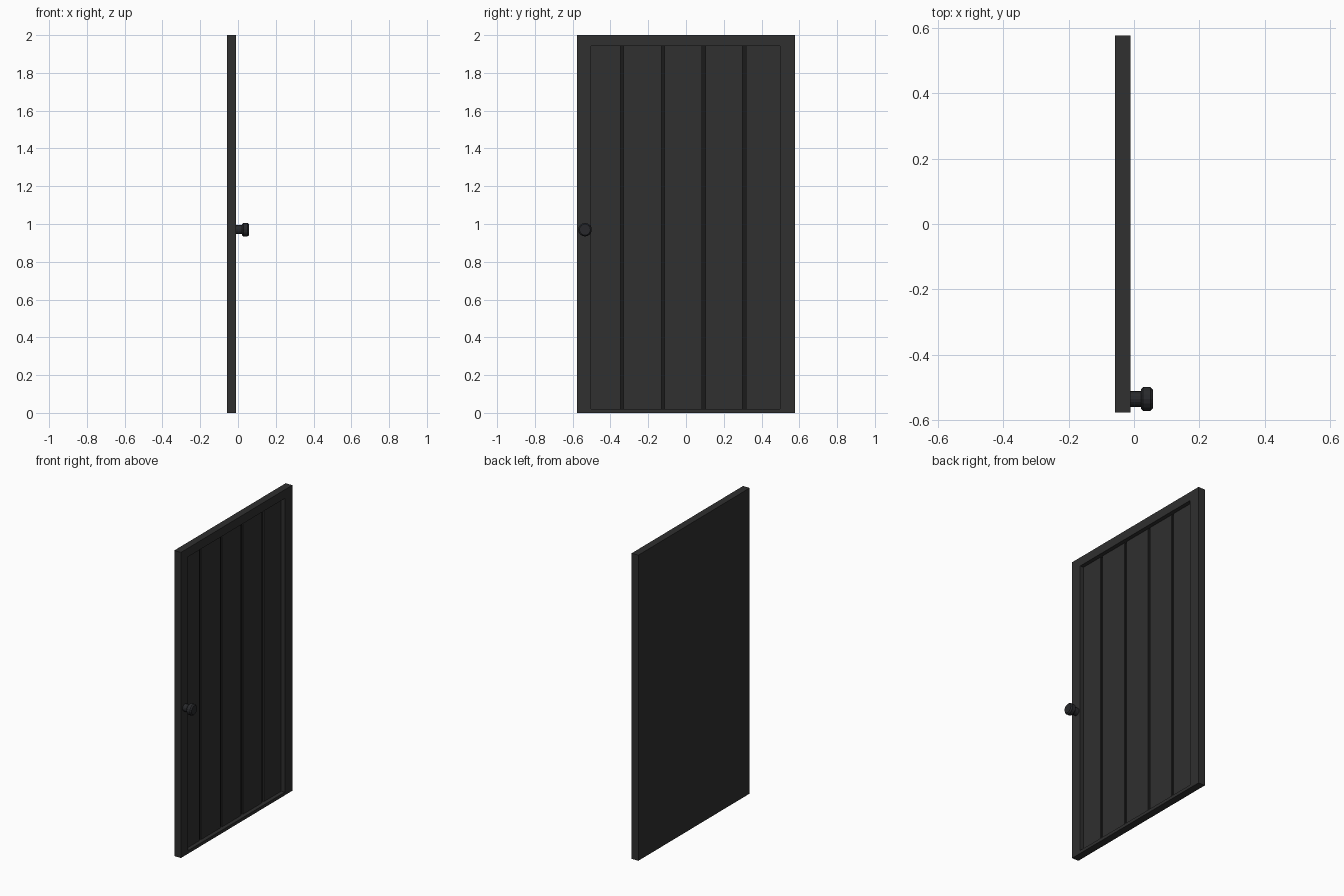
import bpy, bmesh, math

if "Cube" in bpy.data.objects:
    bpy.data.objects.remove(bpy.data.objects["Cube"])


def material(name, rgb):
    m = bpy.data.materials.new(name)
    m.diffuse_color = (*rgb, 1)
    m.use_nodes = True
    m.node_tree.nodes["Principled BSDF"].inputs["Base Color"].default_value = m.diffuse_color
    return m


CHARCOAL = material("charcoal paint", (0.029, 0.029, 0.029))
GROOVE = material("groove black", (0.011, 0.011, 0.011))
METAL = material("dark metal", (0.021, 0.022, 0.025))


def finish(bm, name, *mats):
    bmesh.ops.recalc_face_normals(bm, faces=bm.faces)
    me = bpy.data.meshes.new(name)
    bm.to_mesh(me)
    bm.free()
    for m in mats:
        me.materials.append(m)
    ob = bpy.data.objects.new(name, me)
    bpy.context.collection.objects.link(ob)
    return ob


def rect(bm, x, y0, y1, z0, z1):
    return [bm.verts.new((x, y, z)) for y, z in ((y0, z0), (y1, z0), (y1, z1), (y0, z1))]


def bridge(bm, a, b):
    n = len(a)
    for i in range(n):
        j = (i + 1) % n
        bm.faces.new((a[i], a[j], b[j], b[i]))


BACK, FRONT, PANEL, FLOOR = -0.058, -0.01, -0.036, -0.044
W = 0.576
OPEN = (-0.503, 0.498, 0.02, 1.943)

# Door frame: slab with one recessed opening, floor of the recess is dark
bm = bmesh.new()
loops = [rect(bm, BACK, -W, W, 0, 2), rect(bm, FRONT, -W, W, 0, 2),
         rect(bm, FRONT, *OPEN), rect(bm, FLOOR, *OPEN)]
for a, b in zip(loops, loops[1:]):
    bridge(bm, a, b)
bm.faces.new(loops[0])
bm.faces.new(loops[-1]).material_index = 1
finish(bm, "door_frame", CHARCOAL, GROOVE)

# Vertical planks separated by narrow grooves
half = 0.009
edges = [OPEN[0] - half] + [-0.339, -0.122, 0.094, 0.309] + [OPEN[1] + half]
for i, (a, b) in enumerate(zip(edges, edges[1:])):
    bm = bmesh.new()
    lo = rect(bm, FLOOR, a + half, b - half, OPEN[2], OPEN[3])
    hi = rect(bm, PANEL, a + half, b - half, OPEN[2], OPEN[3])
    bridge(bm, lo, hi)
    bm.faces.new(hi)
    finish(bm, f"plank_{i + 1}", CHARCOAL)

# Door knob: lathed stem and chamfered head along x
profile = [(FRONT, 0.024), (0.021, 0.024), (0.021, 0.029), (0.028, 0.036),
           (0.050, 0.036), (0.058, 0.029)]
bm = bmesh.new()
N = 16
rings = [[bm.verts.new((x, -0.535 + r * math.cos(2 * math.pi * k / N),
                        0.97 + r * math.sin(2 * math.pi * k / N))) for k in range(N)]
         for x, r in profile]
for a, b in zip(rings, rings[1:]):
    bridge(bm, a, b)
bm.faces.new(rings[0])
bm.faces.new(rings[-1])
finish(bm, "door_knob", METAL)
